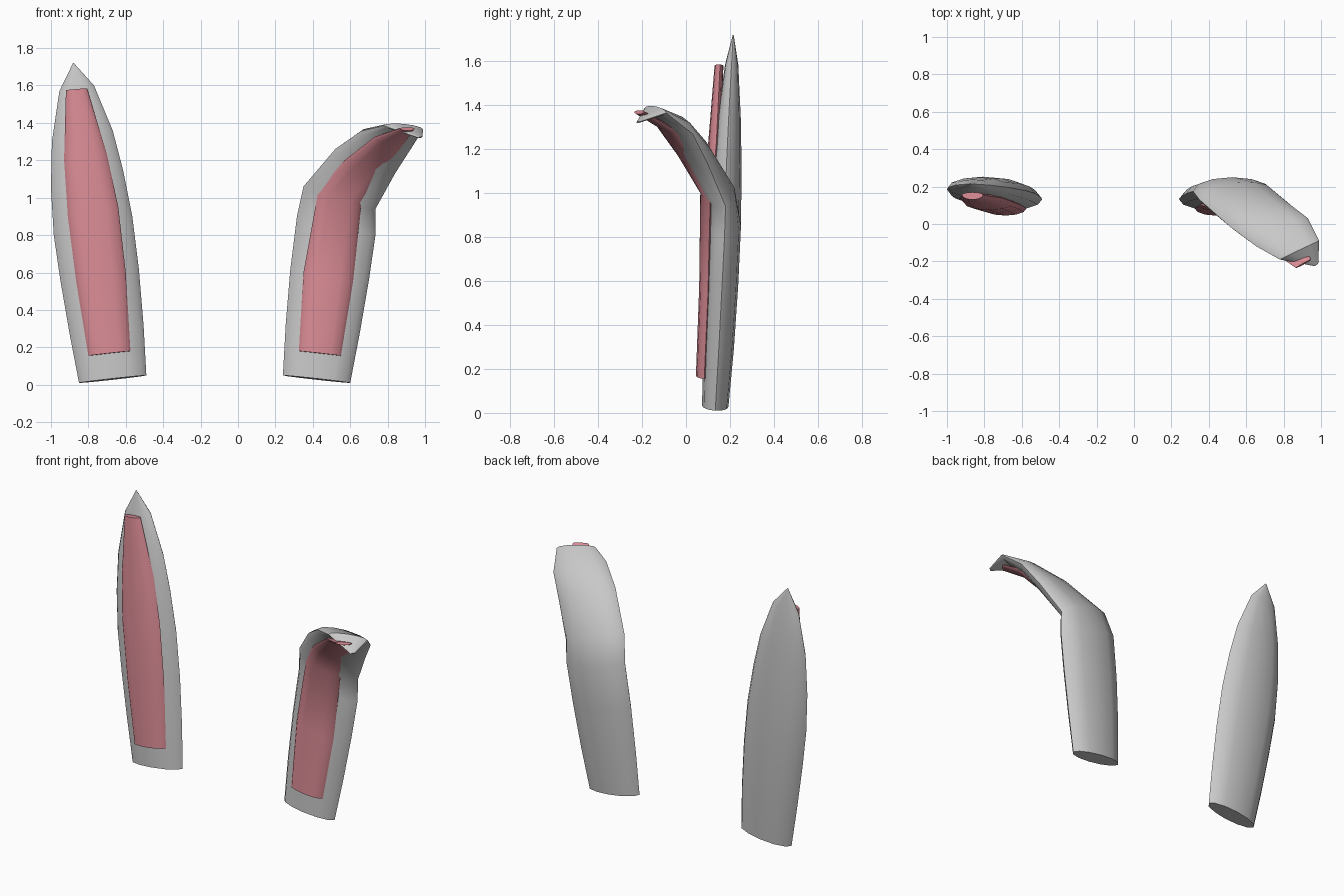
import bpy, bmesh, math
from mathutils import Vector

cube = bpy.data.objects.get("Cube")
if cube:
    bpy.data.objects.remove(cube, do_unlink=True)


def make_material(name, rgb):
    mat = bpy.data.materials.new(name)
    mat.use_nodes = True
    color = (*rgb, 1)
    mat.diffuse_color = color
    mat.node_tree.nodes["Principled BSDF"].inputs["Base Color"].default_value = color
    return mat


fur_grey = make_material("fur grey", (0.58, 0.58, 0.58))
skin_pink = make_material("skin pink", (0.70, 0.26, 0.30))


def level_rows(rows):
    """Turn (xl, zl, xr, zr, y, depth) into (left edge, right edge, depth)."""
    return [(Vector((xl, y, zl)), Vector((xr, y, zr)), d)
            for xl, zl, xr, zr, y, d in rows]


def free_rows(rows):
    return [(Vector(l), Vector(r), d) for l, r, d in rows]


def mirrored(rows, shift):
    """Mirror rows across x and shift them, swapping the two edges."""
    def flip(p):
        return Vector((shift - p.x, p.y, p.z))
    return [(flip(r), flip(l), d) for l, r, d in rows]


def loft(name, rows, mat, sides=12, back=1.0):
    """Skin lens-shaped sections whose edges follow the row end points."""
    bm = bmesh.new()
    mids = [(l + r) / 2 for l, r, d in rows]
    rings = []
    for i, (l, r, depth) in enumerate(rows):
        along = mids[min(i + 1, len(mids) - 1)] - mids[max(i - 1, 0)]
        half = (r - l) / 2
        front = half.cross(along).normalized()
        ring = []
        for k in range(sides):
            a = math.tau * k / sides
            s = math.sin(a) * depth
            s *= 1 if s > 0 else back
            ring.append(bm.verts.new(mids[i] + half * math.cos(a) + front * s))
        rings.append(ring)
    for lower, upper in zip(rings, rings[1:]):
        for k in range(sides):
            n = (k + 1) % sides
            bm.faces.new((lower[k], lower[n], upper[n], upper[k]))
    bm.faces.new(rings[0])
    bm.faces.new(rings[-1])
    bmesh.ops.recalc_face_normals(bm, faces=bm.faces)
    mesh = bpy.data.meshes.new(name)
    bm.to_mesh(mesh)
    bm.free()
    mesh.materials.append(mat)
    obj = bpy.data.objects.new(name, mesh)
    bpy.context.collection.objects.link(obj)
    bpy.ops.object.select_all(action="DESELECT")
    obj.select_set(True)
    bpy.context.view_layer.objects.active = obj
    bpy.ops.object.shade_smooth_by_angle(angle=math.radians(45))
    return obj


# Upright ear: outer shell and inner pad
shell = level_rows([
    (-.85, .01, -.49, .05, .133, .06),
    (-.90, .27, -.505, .32, .148, .07),
    (-.95, .56, -.53, .62, .163, .075),
    (-.985, .80, -.565, .90, .175, .075),
    (-1, 1.05, -.615, 1.15, .185, .068),
    (-.995, 1.3, -.67, 1.36, .195, .055),
    (-.955, 1.57, -.77, 1.6, .208, .03),
    (-.882, 1.72, -.878, 1.72, .215, .002),
])
pad = level_rows([
    (-.80, .155, -.575, .18, .083, .038),
    (-.865, .55, -.6, .6, .1, .04),
    (-.91, .9, -.64, .95, .115, .04),
    (-.93, 1.2, -.70, 1.23, .138, .038),
    (-.92, 1.575, -.807, 1.585, .155, .025),
])
loft("right_ear_shell", shell, fur_grey)
loft("right_ear_inner", pad, skin_pink, back=0.6)

# Drooping ear: same lower part mirrored, then a fold forward and outward
SHIFT = -0.25
shell_fold = free_rows([
    ((.35, .13, 1.06), (.735, .18, .94), .07),
    ((.52, -.02, 1.26), (.84, .10, 1.13), .065),
    ((.655, -.12, 1.355), (.93, .03, 1.27), .045),
    ((.78, -.19, 1.385), (.99, -.09, 1.365), .02),
    ((.965, -.225, 1.32), (.985, -.21, 1.325), .004),
])
pad_fold = free_rows([
    ((.43, .09, 1.04), (.66, .11, .97), .035),
    ((.57, -.04, 1.2), (.785, .045, 1.155), .03),
    ((.73, -.14, 1.325), (.885, -.045, 1.285), .022),
    ((.865, -.235, 1.37), (.945, -.19, 1.37), .012),
])
loft("left_ear_shell", mirrored(shell[:4], SHIFT) + shell_fold, fur_grey)
loft("left_ear_inner", mirrored(pad[:2], SHIFT) + pad_fold, skin_pink, back=0.6)
